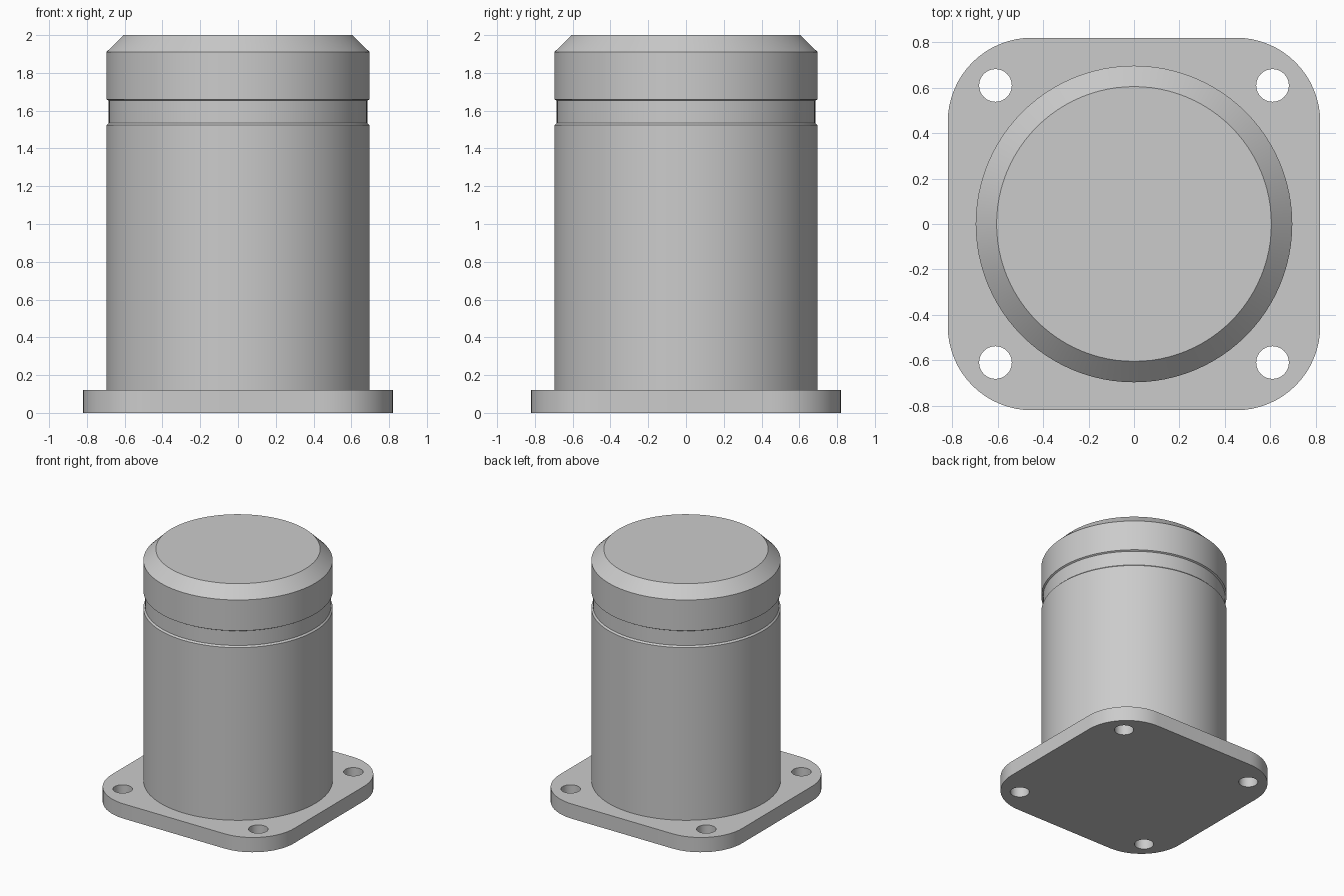
import bpy, bmesh
from math import cos, sin, pi, radians

cube = bpy.data.objects.get("Cube")
if cube:
    bpy.data.objects.remove(cube, do_unlink=True)

grey = bpy.data.materials.new("Light grey")
grey.use_nodes = True
grey.diffuse_color = (0.6, 0.6, 0.6, 1)
grey.node_tree.nodes["Principled BSDF"].inputs["Base Color"].default_value = grey.diffuse_color


def finish(bm, name):
    """Turn the bmesh into a smooth object with sharp creases."""
    bmesh.ops.recalc_face_normals(bm, faces=bm.faces[:])
    mesh = bpy.data.meshes.new(name)
    bm.to_mesh(mesh)
    bm.free()
    mesh.materials.append(grey)
    obj = bpy.data.objects.new(name, mesh)
    bpy.context.collection.objects.link(obj)
    bpy.ops.object.select_all(action="DESELECT")
    obj.select_set(True)
    bpy.context.view_layer.objects.active = obj
    bpy.ops.object.shade_smooth_by_angle(angle=radians(25))
    return obj


def arc(cx, cy, r, start, sweep, steps):
    return [(cx + r * cos(start + sweep * i / steps),
             cy + r * sin(start + sweep * i / steps)) for i in range(steps + 1)]


def add_loop(bm, points):
    verts = [bm.verts.new((x, y, 0)) for x, y in points]
    return [bm.edges.new((v, verts[i - 1])) for i, v in enumerate(verts)]


# Mounting flange: rounded square plate with four through holes
FLANGE_TOP = 0.12
HALF, CORNER, HOLE_POS, HOLE_R = 0.82, 0.37, 0.61, 0.072
corners = [(1, 1), (-1, 1), (-1, -1), (1, -1)]
bm = bmesh.new()
inset = HALF - CORNER
outline = []
for i, (sx, sy) in enumerate(corners):
    outline += arc(sx * inset, sy * inset, CORNER, i * pi / 2, pi / 2, 16)
edges = add_loop(bm, outline)
for sx, sy in corners:
    edges += add_loop(bm, arc(sx * HOLE_POS, sy * HOLE_POS, HOLE_R, 0, 2 * pi, 32)[:-1])
bmesh.ops.triangle_fill(bm, edges=edges, use_beauty=True, normal=(0, 0, 1))
top = bmesh.ops.extrude_face_region(bm, geom=bm.faces[:], use_keep_orig=True)
bmesh.ops.translate(bm, vec=(0, 0, FLANGE_TOP),
                    verts=[v for v in top["geom"] if isinstance(v, bmesh.types.BMVert)])
finish(bm, "mounting_flange")

# Cylindrical body: turned profile with a shallow groove and chamfered top
RADIUS, GROOVE = 0.697, 0.685
profile = [(RADIUS, FLANGE_TOP), (RADIUS, 1.523), (GROOVE, 1.535),
           (GROOVE, 1.653), (RADIUS, 1.66), (RADIUS, 1.91), (0.605, 2.0)]
SEGMENTS = 96
bm = bmesh.new()
rings = [[bm.verts.new((x, y, z)) for x, y in arc(0, 0, r, 0, 2 * pi, SEGMENTS)[:-1]]
         for r, z in profile]
for low, high in zip(rings, rings[1:]):
    for i in range(SEGMENTS):
        bm.faces.new((low[i - 1], low[i], high[i], high[i - 1]))
bm.faces.new(rings[-1])
finish(bm, "cylinder_body")
